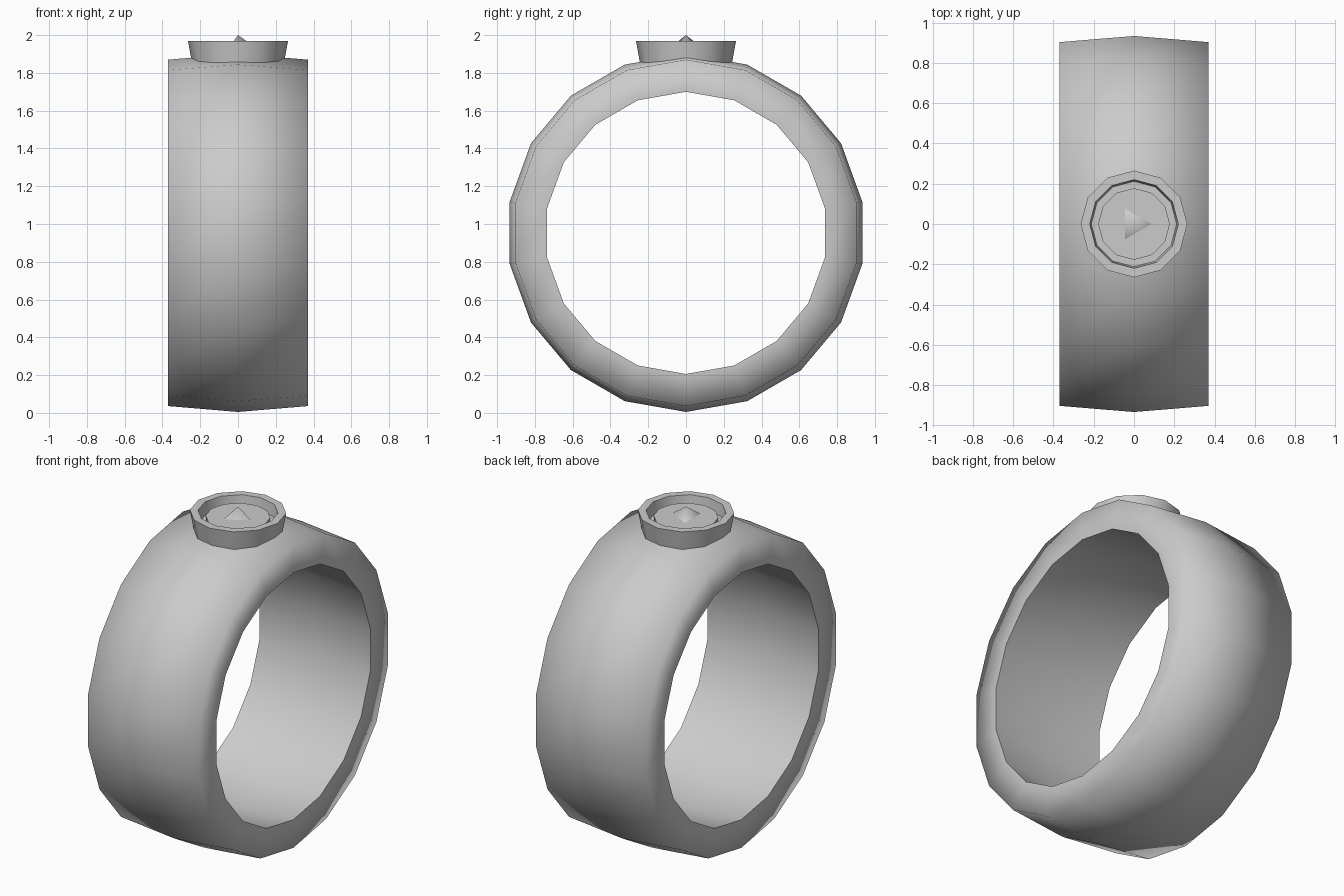
import bpy, bmesh
from math import cos, sin, pi, radians

if "Cube" in bpy.data.objects:
    bpy.data.objects.remove(bpy.data.objects["Cube"])


def lathe(name, profile, sides, axis, centre_z, closed, sharp_angle=30, sharp_rings=None):
    """Spin (radius, along-axis) points; a radius of 0 becomes a pole."""
    bm = bmesh.new()
    rings = []
    for r, h in profile:
        ring = []
        for i in range(1 if r == 0 else sides):
            a = 2 * pi * i / sides
            u, v = r * cos(a), r * sin(a)
            co = (u, v, h + centre_z) if axis == 'Z' else (h, v, u + centre_z)
            ring.append(bm.verts.new(co))
        rings.append(ring)
    pairs = list(zip(rings, rings[1:])) + ([(rings[-1], rings[0])] if closed else [])
    for a, b in pairs:
        for i in range(sides):
            j = (i + 1) % sides
            quad = [a[i % len(a)], a[j % len(a)], b[j % len(b)], b[i % len(b)]]
            bm.faces.new(list(dict.fromkeys(quad)))
    bmesh.ops.recalc_face_normals(bm, faces=bm.faces)
    for f in bm.faces:
        f.smooth = True
    for k in sharp_rings or []:
        for i in range(sides):
            bm.edges.get((rings[k][i], rings[k][(i + 1) % sides])).smooth = False
    mesh = bpy.data.meshes.new(name)
    bm.to_mesh(mesh)
    bm.free()
    ob = bpy.data.objects.new(name, mesh)
    bpy.context.collection.objects.link(ob)
    if sharp_rings is None:
        bpy.ops.object.select_all(action='DESELECT')
        bpy.context.view_layer.objects.active = ob
        ob.select_set(True)
        bpy.ops.object.shade_smooth_by_angle(angle=radians(sharp_angle))
    return ob


# Finger band: 18 sides, crowned outside and hollowed to match inside
lathe("band", [(0.747, -0.37), (0.917, -0.37), (0.948, 0), (0.917, 0.37), (0.747, 0.37), (0.778, 0)],
      18, 'X', 0.953, True, sharp_rings=[0, 4])

# Flared setting cup with a recessed floor
lathe("setting_cup", [(0, 1.85), (0.243, 1.85), (0.265, 1.97), (0.22, 1.97), (0.212, 1.90), (0, 1.90)],
      12, 'Z', 0, False, sharp_angle=40)

# Low stone: a flat-topped disc standing on the cup floor
lathe("stone", [(0, 1.895), (0.175, 1.895), (0.178, 1.94), (0, 1.94)],
      12, 'Z', 0, False, sharp_angle=40)

# Small three-sided point on the stone, shaded softly
lathe("stone_point", [(0.087, 1.94), (0, 2.0)], 3, 'Z', 0, False, sharp_rings=[])
